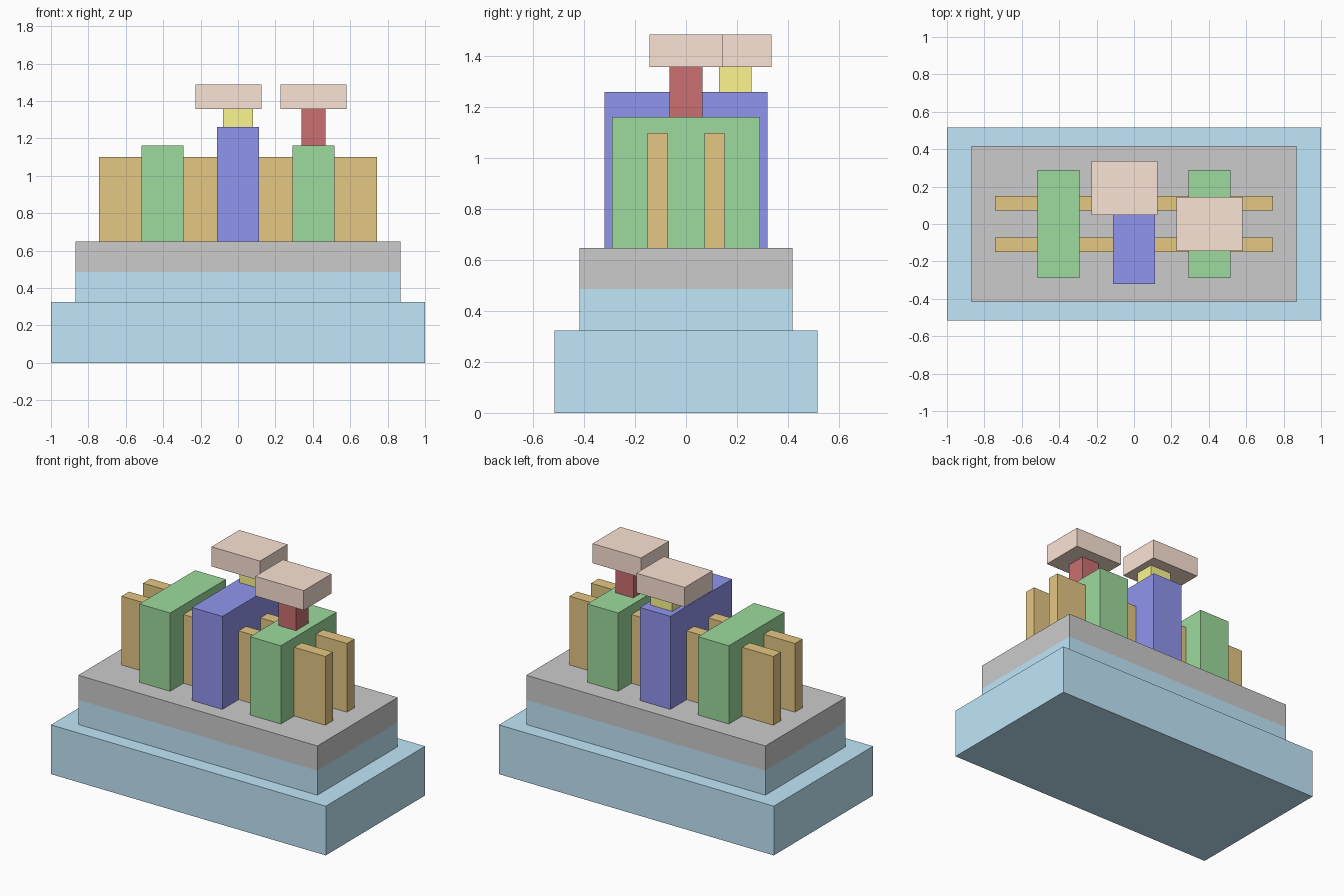
import bpy

if "Cube" in bpy.data.objects:
    bpy.data.objects.remove(bpy.data.objects["Cube"])

COLORS = {
    "sky_blue": (0.53, 0.80, 0.95),
    "ochre": (0.78, 0.57, 0.23),
    "green": (0.34, 0.70, 0.34),
    "deep_blue": (0.28, 0.30, 0.85),
    "yellow": (0.97, 0.92, 0.28),
    "dark_red": (0.60, 0.16, 0.16),
    "skin": (0.97, 0.77, 0.66),
}
MATS = {}
for key, rgb in COLORS.items():
    MATS[key] = bpy.data.materials.new(key)
    MATS[key].diffuse_color = (*rgb, 1.0)


def box(name, x, y, z, color=None):
    """Box from (min, max) ranges on each axis."""
    ranges = (x, y, z)
    bpy.ops.mesh.primitive_cube_add(size=1, location=[(a + b) / 2 for a, b in ranges])
    obj = bpy.context.object
    obj.name = name
    obj.scale = [b - a for a, b in ranges]
    bpy.ops.object.transform_apply(location=False, rotation=False, scale=True)
    if color:
        obj.data.materials.append(MATS[color])
    return obj


DECK = 0.648

# Stepped base
box("base_plinth", (-1, 1), (-0.516, 0.516), (0, 0.324), "sky_blue")
box("lower_tier", (-0.87, 0.87), (-0.418, 0.418), (0.324, 0.486), "sky_blue")
box("upper_tier", (-0.87, 0.87), (-0.418, 0.418), (0.486, DECK))

# Two long rails running through the blocks
for side, yc in (("front", -0.112), ("back", 0.112)):
    box(f"{side}_rail", (-0.742, 0.742), (yc - 0.039, yc + 0.039), (DECK, 1.1), "ochre")

# Cross blocks
for side, xc in (("left", -0.403), ("right", 0.403)):
    box(f"{side}_block", (xc - 0.112, xc + 0.112), (-0.29, 0.29), (DECK, 1.163), "green")
box("centre_block", (-0.111, 0.111), (-0.321, 0.321), (DECK, 1.26), "deep_blue")

# Posts with caps
box("yellow_post", (-0.079, 0.079), (0.129, 0.257), (1.26, 1.358), "yellow")
box("red_post", (0.339, 0.467), (-0.064, 0.064), (1.163, 1.358), "dark_red")
box("centre_cap", (-0.226, 0.126), (0.048, 0.336), (1.358, 1.487), "skin")
box("right_cap", (0.226, 0.579), (-0.144, 0.144), (1.358, 1.487), "skin")

for m in bpy.data.materials:
    if m.users and not m.is_grease_pencil:
        m.use_nodes = True
        m.node_tree.nodes["Principled BSDF"].inputs["Base Color"].default_value = m.diffuse_color
